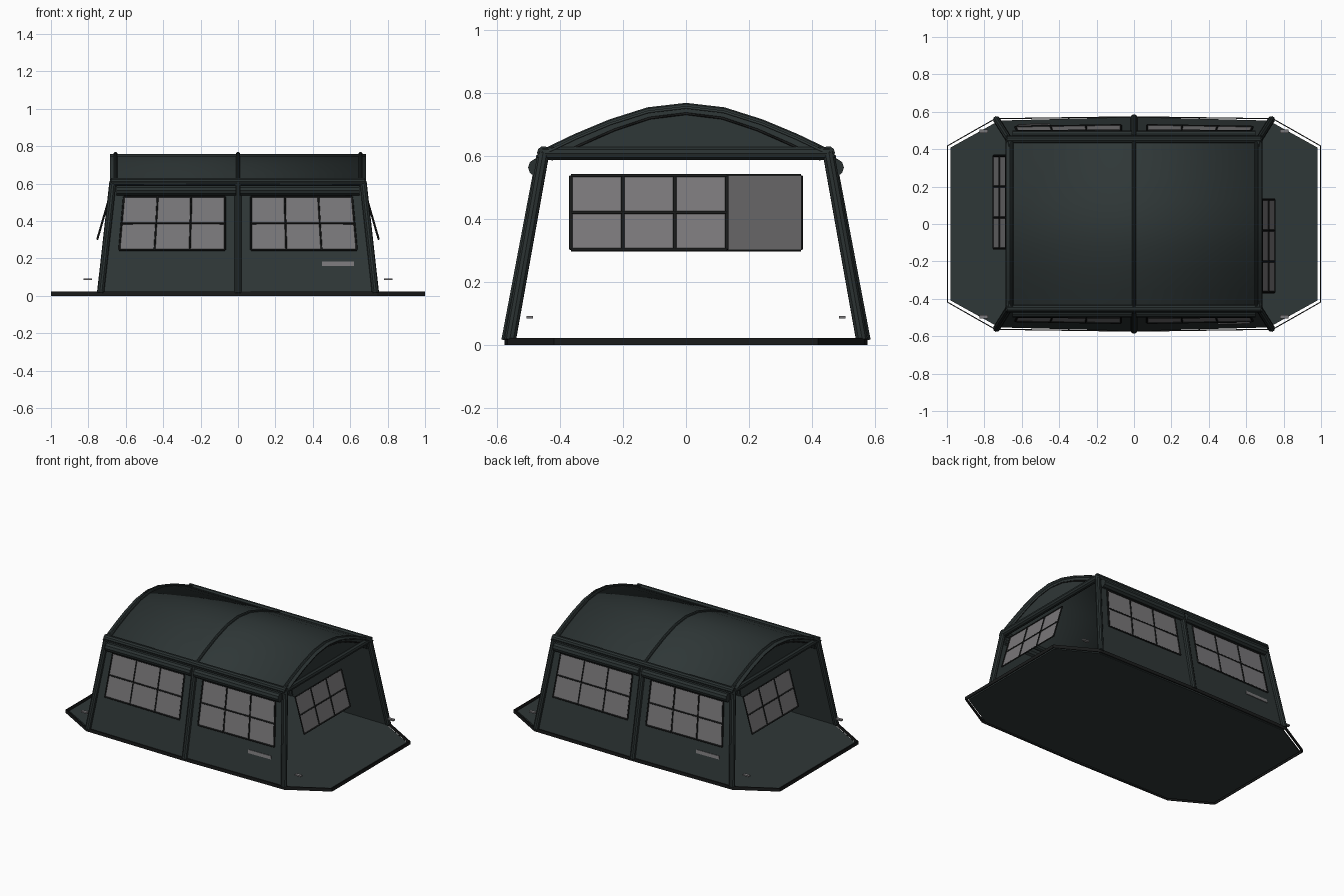
import bpy, bmesh
from mathutils import Vector

cube = bpy.data.objects.get("Cube")
if cube:
    bpy.data.objects.remove(cube, do_unlink=True)


def material(name, color):
    m = bpy.data.materials.new(name)
    m.use_nodes = True
    m.diffuse_color = (*color, 1)
    m.node_tree.nodes["Principled BSDF"].inputs["Base Color"].default_value = (*color, 1)
    return m


CANVAS = material("dark green canvas", (0.028, 0.038, 0.038))
TUBE = material("dark tube", (0.022, 0.03, 0.03))
FRAME = material("black trim", (0.01, 0.011, 0.011))
PANE = material("grey window", (0.19, 0.185, 0.192))


def sheet(name, verts, faces, mat, thick):
    """Flat-faced cloth or plate with thickness centred on its surface."""
    me = bpy.data.meshes.new(name)
    me.from_pydata([tuple(v) for v in verts], [], faces)
    me.materials.append(mat)
    ob = bpy.data.objects.new(name, me)
    bpy.context.collection.objects.link(ob)
    sol = ob.modifiers.new("thickness", "SOLIDIFY")
    sol.thickness = thick
    sol.offset = 0
    return ob


def tube(name, paths, radius, mat, round_tube=True):
    """Tubes along point paths, joined in one mesh object."""
    cu = bpy.data.curves.new(name, "CURVE")
    cu.dimensions = "3D"
    cu.bevel_depth = radius
    cu.bevel_resolution = 3 if round_tube else 0
    cu.use_fill_caps = True
    for pts in paths:
        sp = cu.splines.new("POLY")
        sp.points.add(len(pts) - 1)
        for p, co in zip(sp.points, pts):
            p.co = (*co, 1)
    cu.materials.append(mat)
    ob = bpy.data.objects.new(name, cu)
    bpy.context.collection.objects.link(ob)
    bpy.ops.object.select_all(action="DESELECT")
    ob.select_set(True)
    bpy.context.view_layer.objects.active = ob
    bpy.ops.object.convert(target="MESH")
    if round_tube:
        bpy.ops.object.shade_smooth_by_angle()
    return ob


def turn(p, s):
    return Vector((s * p[0], s * p[1], p[2]))


def wall(x, z, out=0.0):
    """Point on the sloping front wall."""
    t = z / 0.6
    return (x, -((0.57 - 0.027 * abs(x)) * (1 - t) + 0.452 * t) - out, z)


def end(y, z, out=0.0):
    """Point on the sloping end opening."""
    return (0.745 - 0.29 * (z - 0.3) + out, y, z)


def window(name, place, low, high, z0, z1, s):
    """Glazed panel of three by two panes; low and high are its horizontal ranges."""
    def at(u, v, out):
        a = low[0] + (low[1] - low[0]) * u
        b = high[0] + (high[1] - high[0]) * u
        return turn(place(a + (b - a) * v, z0 + (z1 - z0) * v, out), s)
    sheet(name + "_panes", [at(0, 0, .005), at(1, 0, .005), at(1, 1, .005), at(0, 1, .005)],
          [(0, 1, 2, 3)], PANE, 0.005)
    bars = [[at(i / 3, 0, .008), at(i / 3, 1, .008)] for i in range(4)]
    bars += [[at(0, j / 2, .008), at(1, j / 2, .008)] for j in range(3)]
    tube(name + "_bars", bars, 0.0055, FRAME, False)


# Ground sheet with a separate raised rim
def outline(ex, ey, cx, cy):
    q = [(ex, -ey), (ex, ey), (cx, cy), (0, cy + .01), (-cx, cy)]
    return q + [(-ex, ey), (-ex, -ey), (-cx, -cy), (0, -cy - .01), (cx, -cy)]


inner = outline(0.982, 0.408, 0.735, 0.545)
sheet("ground_sheet", [(x, y, 0.008) for x, y in inner], [range(len(inner))], CANVAS, 0.012)
rim = outline(0.997, 0.418, 0.742, 0.563)
n = len(rim)
sheet("ground_rim", [(x, y, z) for z in (0.0, 0.022) for x, y in rim],
      [(i, (i + 1) % n, n + (i + 1) % n, n + i) for i in range(n)], FRAME, 0.006)

# Arched roof
half = [(0.45, 0.62), (0.35, 0.668), (0.24, 0.714), (0.12, 0.752), (0, 0.766)]
arch = [(-y, z) for y, z in half] + half[-2::-1]
roof = [(-0.472, 0.598)] + [(y, z - 0.012) for y, z in arch] + [(0.472, 0.598)]
k = len(roof)
roof_ob = sheet("roof", [(x, y, z) for x in (-0.685, 0.685) for y, z in roof],
                [(i, i + 1, k + i + 1, k + i) for i in range(k - 1)], CANVAS, 0.008)
bpy.ops.object.select_all(action="DESELECT")
roof_ob.select_set(True)
bpy.context.view_layer.objects.active = roof_ob
bpy.ops.object.shade_smooth_by_angle()
tube("roof_hoops", [[(x, y, z - 0.008) for y, z in arch] for x in (-0.655, 0, 0.655)],
     0.011, TUBE)

for s, side in ((1, "front"), (-1, "back")):
    end_name = "left" if s > 0 else "right"

    # Long wall
    xs = (-1, 0, 1)
    pts = [turn(wall(0.74 * x, 0.004), s) for x in xs] + [turn(wall(0.672 * x, 0.6), s) for x in xs]
    sheet(side + "_wall", pts, [(0, 1, 4, 3), (1, 2, 5, 4)], CANVAS, 0.006)

    # Inflated legs, eave rail and rolled blinds
    legs = [[turn((x, -0.558, 0.016), s), turn((x * 0.91, -0.452, 0.61), s)] for x in (-0.735, 0.735)]
    legs.append([turn((0, -0.568, 0.014), s), turn((0, -0.457, 0.6), s)])
    tube(side + "_legs", legs, 0.019, TUBE)
    tube(side + "_eave_rail", [[turn((-0.68, -0.452, 0.61), s), turn((0.68, -0.452, 0.61), s)]],
         0.021, TUBE)
    tube(side + "_rolled_blinds", [[turn((a, -0.472, 0.563), s), turn((b, -0.472, 0.563), s)]
                                   for a, b in ((-0.65, -0.012), (0.012, 0.65))], 0.029, TUBE)

    # Long wall windows
    for m, half_name in ((-1, "a"), (1, "b")):
        window(f"{side}_window_{half_name}", wall, (0.07 * m, 0.635 * m),
               (0.07 * m, 0.61 * m), 0.245, 0.53, s)

    # Plain patch low on the wall
    patch = [turn(wall(x, z, 0.006), s) for x, z in
             ((0.45, 0.16), (0.62, 0.16), (0.62, 0.182), (0.45, 0.182))]
    sheet(side + "_patch", patch, [(0, 1, 2, 3)], PANE, 0.005)

    # Gable, its seam and cross beam over the open end
    gable = [turn((0.665, y, z - 0.014), s) for y, z in arch]
    sheet(end_name + "_gable", gable, [range(len(gable))], CANVAS, 0.006)
    tube(end_name + "_gable_seam", [[turn((0.668, y * 0.95, z - 0.032), s) for y, z in arch]],
         0.004, FRAME, False)
    tube(end_name + "_cross_beam", [[turn((0.665, -0.455, 0.608), s), turn((0.665, 0.455, 0.608), s)]],
         0.022, TUBE)

    # Hanging end window
    window(end_name + "_end_window", end, (-0.365, 0.13), (-0.365, 0.13), 0.303, 0.537, s)

    # Small tabs at the floor corners
    for m, tab in ((-1, "a"), (1, "b")):
        quad = [turn((x, 0.496 * m + d, 0.088), s) for x, d in
                ((0.78, -.01), (0.825, -.01), (0.825, .01), (0.78, .01))]
        sheet(f"{end_name}_tab_{tab}", quad, [(0, 1, 2, 3)], PANE, 0.009)
